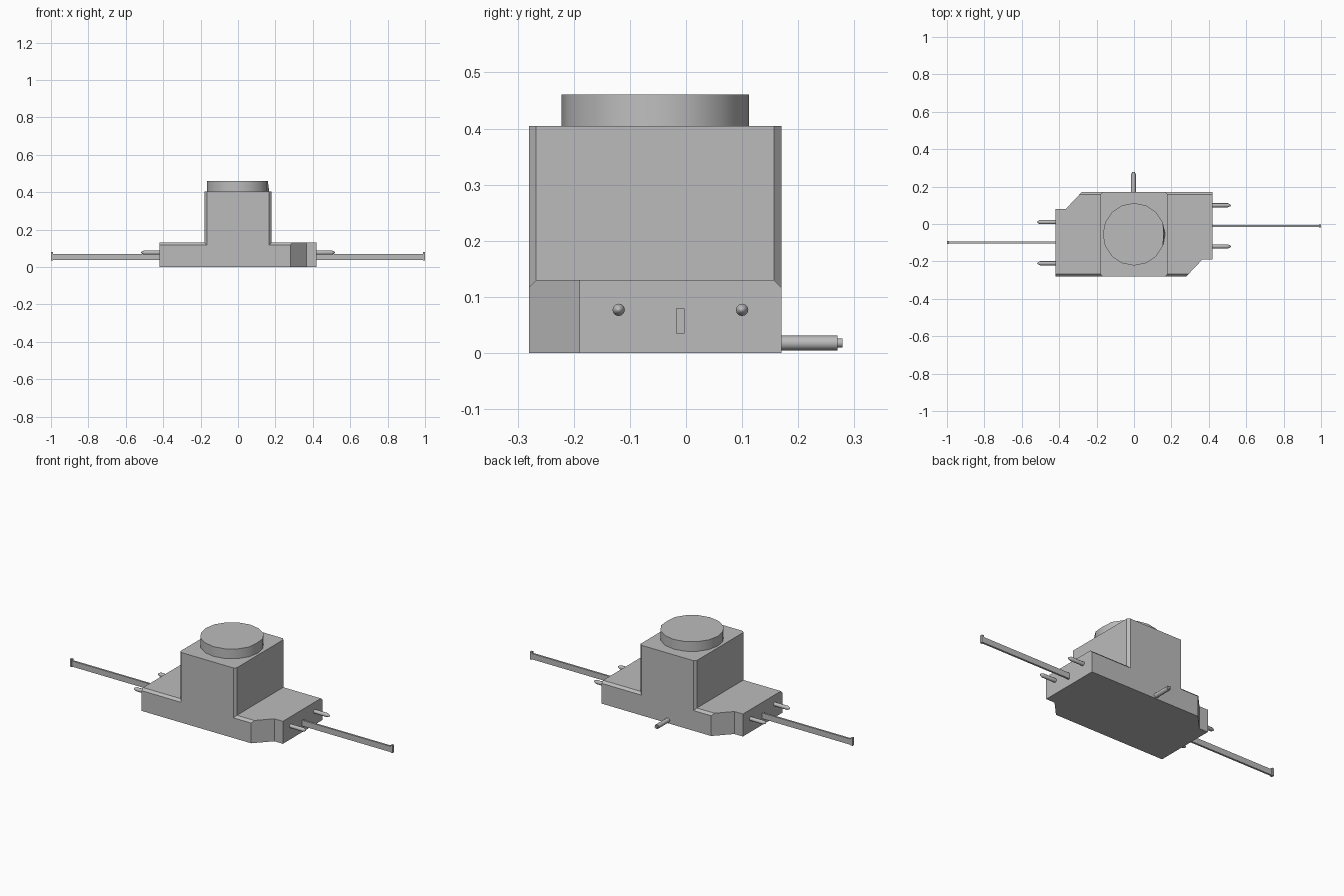
import bpy, bmesh, math
from mathutils import Matrix, Vector

if "Cube" in bpy.data.objects:
    bpy.data.objects.remove(bpy.data.objects["Cube"], do_unlink=True)

grey = bpy.data.materials.new("plain grey")
grey.use_nodes = True
grey.diffuse_color = (0.5, 0.5, 0.5, 1)
grey.node_tree.nodes["Principled BSDF"].inputs["Base Color"].default_value = (0.5, 0.5, 0.5, 1)

MID = Vector((0, -0.055, 0))      # the body has half-turn symmetry about this point
FRONT, BACK, BEV = -0.28, 0.17, 0.013
TURN = Matrix.Translation(MID) @ Matrix.Rotation(math.pi, 4, 'Z') @ Matrix.Translation(-MID)


def finish(name, bm, smooth=False):
    bmesh.ops.recalc_face_normals(bm, faces=bm.faces)
    mesh = bpy.data.meshes.new(name)
    bm.to_mesh(mesh)
    bm.free()
    mesh.materials.append(grey)
    obj = bpy.data.objects.new(name, mesh)
    bpy.context.collection.objects.link(obj)
    if smooth:
        bpy.ops.object.select_all(action='DESELECT')
        obj.select_set(True)
        bpy.context.view_layer.objects.active = obj
        bpy.ops.object.shade_smooth_by_angle(angle=math.radians(40))
    return obj


def loft(bm, loops):
    """Join matching loops of points and cap both ends."""
    rings = [[bm.verts.new(p) for p in loop] for loop in loops]
    for a, b in zip(rings, rings[1:]):
        for i in range(len(a)):
            j = (i + 1) % len(a)
            bm.faces.new((a[i], a[j], b[j], b[i]))
    bm.faces.new(rings[0])
    bm.faces.new(rings[-1])


def turned(profile, sides, matrix):
    """Lofted round part along local z from (height, radius) pairs."""
    bm = bmesh.new()
    loft(bm, [[(r * math.cos(k * math.tau / sides), r * math.sin(k * math.tau / sides), h)
               for k in range(sides)] for h, r in profile])
    bm.transform(matrix)
    return bm


def box(bm, low, high):
    loft(bm, [[(low[0], low[1], z), (high[0], low[1], z),
               (high[0], high[1], z), (low[0], high[1], z)] for z in (low[2], high[2])])


def tee(y, inset):
    """Stepped outline of base and tower at depth y."""
    half = [(0.365, 0), (0.365, 0.13 - inset), (0.18 - inset, 0.13 - inset), (0.18 - inset, 0.405)]
    return [(x, y, z) for x, z in half] + [(-x, y, z) for x, z in reversed(half)]


# Body: stepped block with bevelled front and back, two opposite corners sliced off
bm = bmesh.new()
loft(bm, [tee(FRONT, BEV), tee(FRONT + BEV, 0), tee(BACK - BEV, 0), tee(BACK, BEV)])
for side in (1, -1):
    point = MID + side * (Vector((0.28, FRONT, 0)) - MID)
    cut = bmesh.ops.bisect_plane(bm, geom=bm.verts[:] + bm.edges[:] + bm.faces[:], dist=1e-5,
                                 plane_co=point, plane_no=(side * 0.09, -side * 0.085, 0),
                                 clear_outer=True)
    edges = [e for e in cut["geom_cut"] if isinstance(e, bmesh.types.BMEdge) and e.is_boundary]
    bmesh.ops.holes_fill(bm, edges=edges)
finish("body", bm)

# Round cap on the tower, with one slightly dented rim point
bm = turned([(0.405, 0.167), (0.461, 0.167)], 16, Matrix.Translation(MID))
for v in bm.verts:
    if v.co.x > 0.166 and v.co.z > 0.45:
        v.co.x -= 0.008
finish("tower_cap", bm, True)

# Parts repeated at both ends
for name, matrix in (("left", Matrix.Identity(4)), ("right", TURN)):
    # End block
    bm = bmesh.new()
    section = [(-0.19, 0), (BACK, 0), (BACK, 0.13 - BEV), (BACK - BEV, 0.13), (-0.19, 0.13)]
    loft(bm, [[(x, y, z) for y, z in section] for x in (0.365, 0.42)])
    bm.transform(matrix)
    finish(name + "_end_block", bm)

    # Flat bar with an upturned tip
    bm = bmesh.new()
    box(bm, (0.42, -0.016, 0.037), (0.988, -0.005, 0.07))
    box(bm, (0.988, -0.018, 0.035), (1.0, -0.003, 0.079))
    bm.transform(matrix)
    finish(name + "_bar", bm)

    # Pointed pins
    for place, y in (("back", 0.1), ("front", -0.12)):
        lay = matrix @ Matrix.Translation((0.42, y, 0.077)) @ Matrix.Rotation(math.pi / 2, 4, 'Y')
        bm = turned([(0, 0.011), (0.082, 0.011), (0.095, 0.005), (0.098, 0.001)], 12, lay)
        finish(name + "_" + place + "_pin", bm, True)

# Rear cable stub with a thin tip
lay = Matrix.Translation((-0.003, BACK, 0.018)) @ Matrix.Rotation(-math.pi / 2, 4, 'X')
bm = turned([(0, 0.013), (0.1, 0.013), (0.1, 0.008), (0.109, 0.008)], 12, lay)
finish("rear_stub", bm, True)
